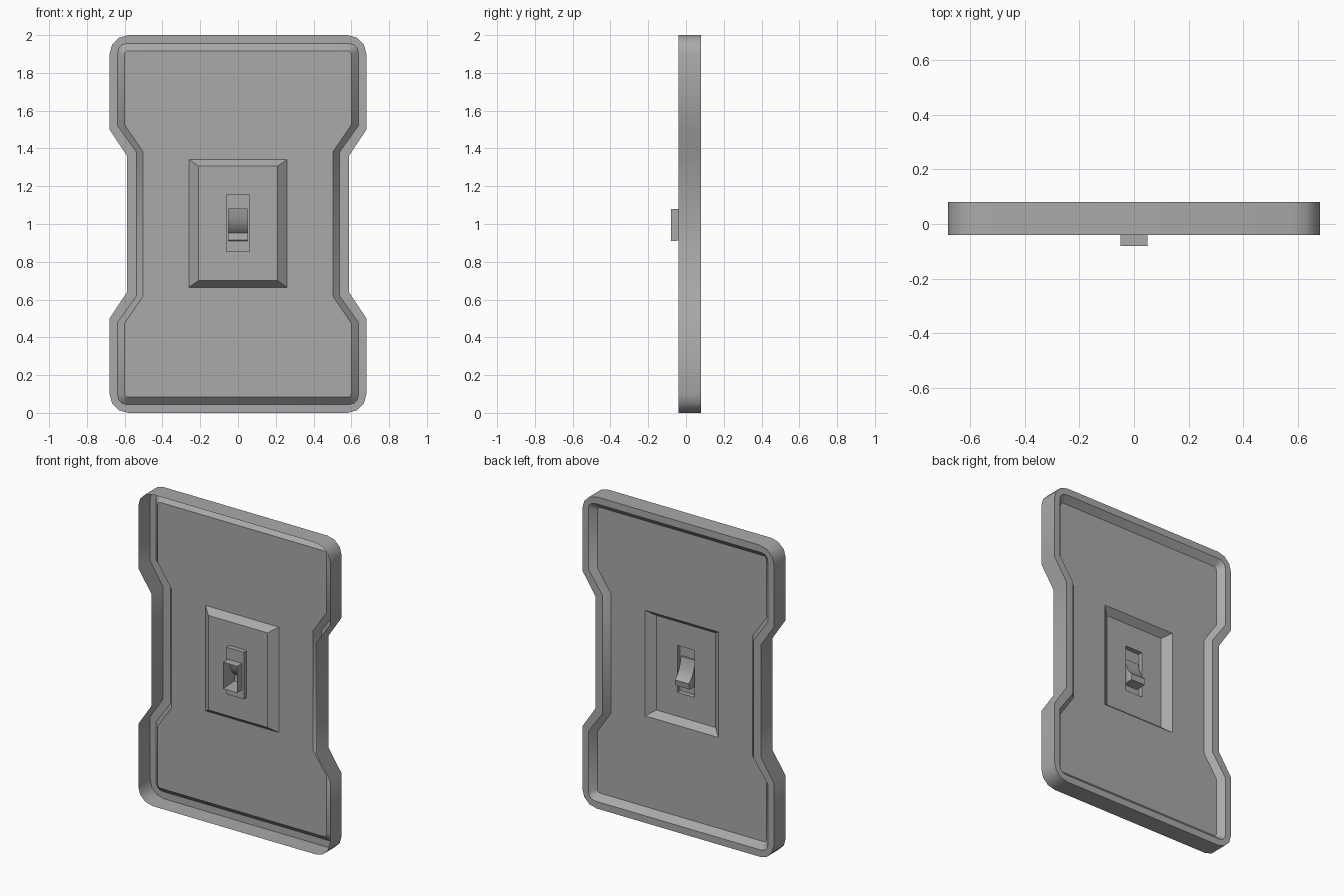
import bpy, bmesh, math

cube = bpy.data.objects.get("Cube")
if cube:
    bpy.data.objects.remove(cube, do_unlink=True)

GREY = (0.4, 0.4, 0.4, 1.0)
mat = bpy.data.materials.new("plain_grey")
mat.use_nodes = True
mat.diffuse_color = GREY
mat.node_tree.nodes["Principled BSDF"].inputs["Base Color"].default_value = GREY


def outline(half_w, waist, half_h, radius, shoulder, notch):
    """Rounded plate outline with a narrowed waist, as (x, z) points."""
    quarter = []
    for i in range(4):
        a = math.radians(90 - 30 * i)
        quarter.append((half_w - radius + radius * math.cos(a),
                        half_h - radius + radius * math.sin(a)))
    quarter += [(half_w, shoulder), (waist, notch)]
    right = quarter + [(x, -z) for x, z in reversed(quarter)]
    return [(x, z + 1) for x, z in right + [(-x, z) for x, z in reversed(right)]]


def rect(half_w, low, high):
    return [(-half_w, low), (half_w, low), (half_w, high), (-half_w, high)]


def ring(bm, points, y):
    return [bm.verts.new((x, y, z)) for x, z in points]


def bridge(bm, a, b):
    n = len(a)
    for i in range(n):
        j = (i + 1) % n
        bm.faces.new((a[i], a[j], b[j], b[i]))


def fill_between(bm, outer, inner):
    """Flat sheet between an outline and a hole in it."""
    edges = []
    for loop in (outer, inner):
        for i, v in enumerate(loop):
            w = loop[(i + 1) % len(loop)]
            edges.append(bm.edges.get((v, w)) or bm.edges.new((v, w)))
    bmesh.ops.triangle_fill(bm, edges=edges, use_beauty=True, normal=(0, 1, 0))


def finish(bm, name):
    bmesh.ops.recalc_face_normals(bm, faces=bm.faces)
    # The broad visible side of each sheet looks towards +y
    if sum(f.normal.y * f.calc_area() for f in bm.faces) < 0:
        bmesh.ops.reverse_faces(bm, faces=bm.faces)
    mesh = bpy.data.meshes.new(name)
    bm.to_mesh(mesh)
    bm.free()
    mesh.materials.append(mat)
    obj = bpy.data.objects.new(name, mesh)
    bpy.context.collection.objects.link(obj)
    bpy.ops.object.select_all(action='DESELECT')
    obj.select_set(True)
    bpy.context.view_layer.objects.active = obj
    bpy.ops.object.shade_smooth_by_angle(angle=math.radians(35))


HOLE = rect(0.05, 0.91, 1.08)
POCKET_Y = -0.03

# Wall plate: outer wall, rim, recessed panel, sunken centre and toggle pocket
bm = bmesh.new()
edge = outline(0.68, 0.587, 1.0, 0.1, 0.5, 0.36)
wall = ring(bm, edge, -0.04)
rim = ring(bm, edge, 0.08)
rim_in = ring(bm, outline(0.637, 0.537, 0.955, 0.045, 0.52, 0.38), 0.08)
panel = ring(bm, outline(0.6, 0.503, 0.917, 0.02, 0.525, 0.383), 0.042)
for a, b in ((wall, rim), (rim, rim_in), (rim_in, panel)):
    bridge(bm, a, b)
centre = ring(bm, rect(0.26, 0.665, 1.342), 0.042)
fill_between(bm, panel, centre)
floor = ring(bm, rect(0.21, 0.7, 1.307), 0.0)
bridge(bm, centre, floor)
slot = ring(bm, rect(0.062, 0.853, 1.155), 0.0)
bridge(bm, floor, slot)
pocket = ring(bm, rect(0.062, 0.853, 1.155), POCKET_Y)
bridge(bm, slot, pocket)
bridge(bm, pocket, ring(bm, HOLE, POCKET_Y))
finish(bm, "wall_plate")

# Toggle: hollow lever with a concave sweep down to a lip
bm = bmesh.new()
profile = [(-0.08, 1.08), (-0.02, 1.08), (-0.012, 1.04), (0.0, 1.005),
           (0.018, 0.975), (0.042, 0.953), (0.036, 0.915), (-0.08, 0.91)]
left = [bm.verts.new((0.05, y, z)) for y, z in profile]
right = [bm.verts.new((-0.05, y, z)) for y, z in profile]
for i in range(len(profile) - 1):
    bm.faces.new((left[i], left[i + 1], right[i + 1], right[i]))
bm.faces.new(left)
bm.faces.new(right)
finish(bm, "toggle")
